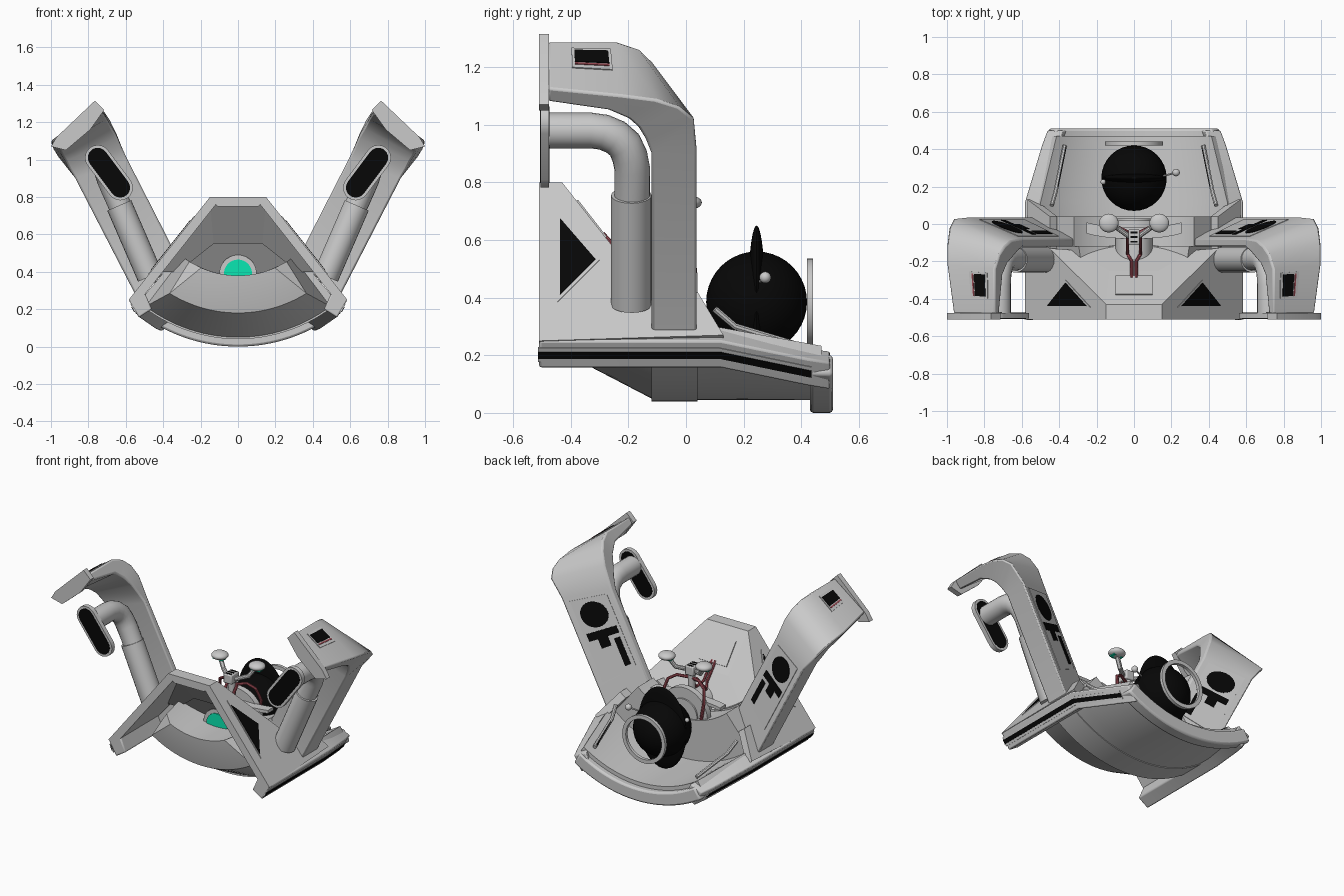
import bpy, bmesh, math
from mathutils import Vector, Matrix

cube = bpy.data.objects.get("Cube")
if cube:
    bpy.data.objects.remove(cube)


def material(name, rgb):
    m = bpy.data.materials.new(name)
    m.use_nodes = True
    m.diffuse_color = (*rgb, 1)
    m.node_tree.nodes["Principled BSDF"].inputs["Base Color"].default_value = (*rgb, 1)
    return m


GREY = material("hull grey", (0.59, 0.59, 0.59))
BLACK = material("black", (0.002, 0.002, 0.002))
RED = material("cable red", (0.34, 0.07, 0.09))
GREEN = material("lamp green", (0.003, 0.82, 0.46))


def finish(name, bm, mat, bevel=0):
    bmesh.ops.recalc_face_normals(bm, faces=bm.faces)
    me = bpy.data.meshes.new(name)
    bm.to_mesh(me)
    bm.free()
    me.materials.append(mat)
    me.shade_smooth()
    me.set_sharp_from_angle(angle=math.radians(32))
    ob = bpy.data.objects.new(name, me)
    bpy.context.collection.objects.link(ob)
    if bevel:
        b = ob.modifiers.new("Bevel", "BEVEL")
        b.width, b.segments, b.limit_method = bevel, 2, "ANGLE"
        b.angle_limit = math.radians(40)
    return ob


def loft(name, rings, mat, bevel=0, closed=False):
    """Skin a list of equal point rings."""
    bm = bmesh.new()
    vs = [[bm.verts.new(p) for p in r] for r in rings]
    n = len(vs[0])
    pairs = list(zip(vs, vs[1:])) + ([(vs[-1], vs[0])] if closed else [])
    for a, b in pairs:
        for i in range(n):
            j = (i + 1) % n
            bm.faces.new((a[i], a[j], b[j], b[i]))
    if not closed:
        bm.faces.new(vs[0])
        bm.faces.new(vs[-1])
    return finish(name, bm, mat, bevel)


def slab(name, pts, offset, mat, bevel=0):
    o = Vector(offset)
    return loft(name, [pts, [Vector(p) + o for p in pts]], mat, bevel)


def tube(name, pts, r, mat, seg=20):
    pts = [Vector(p) for p in pts]
    rings, side = [], Vector((0.31, 0.2, 0.93))
    for i, p in enumerate(pts):
        t = (pts[min(i + 1, len(pts) - 1)] - pts[max(i - 1, 0)]).normalized()
        side = (side - t * side.dot(t)).normalized()
        up = t.cross(side)
        rings.append([p + r * (math.cos(k * math.tau / seg) * side + math.sin(k * math.tau / seg) * up)
                      for k in range(seg)])
    return loft(name, rings, mat)


def ball(name, at, radii, mat):
    bm = bmesh.new()
    bmesh.ops.create_uvsphere(bm, u_segments=32, v_segments=20, radius=1,
                              matrix=Matrix.Translation(at) @ Matrix.Diagonal((*radii, 1)))
    return finish(name, bm, mat)


def arc_band(name, stations, mat, bevel=0, n=28):
    """Curved trough about a lengthwise axis; stations are (y, half angle, inner r, outer r)."""
    rings = []
    for y, a, r0, r1 in stations:
        ang = [math.radians(a) * (2 * i / n - 1) for i in range(n + 1)]
        rings.append([(r * math.sin(t), y, 0.87 - r * math.cos(t))
                      for r, seq in ((r1, ang), (r0, ang[::-1])) for t in seq])
    return loft(name, rings, mat, bevel)


def patch(name, corners, outline, mat, lift):
    """Thin plate on a quad; outline is (s across, t along)."""
    a, b, c, d = [Vector(p) for p in corners]  # a,b at t=0; d,c at t=1
    nrm = (b - a).cross(d - a).normalized()
    if nrm.y + nrm.z < 0:
        nrm = -nrm
    pts = [(a.lerp(b, s)).lerp(d.lerp(c, s), t) for s, t in outline]
    return slab(name, [p - nrm * 0.001 for p in pts], nrm * (lift + 0.001), mat)


def box(s0, s1, t0, t1):
    return [(s0, t0), (s1, t0), (s1, t1), (s0, t1)]


def capsule(p, q, r, y, n=10):
    p, q = Vector(p), Vector(q)
    base = math.atan2((p - q).y, (p - q).x)
    out = []
    for c, start in ((p, base - math.pi / 2), (q, base + math.pi / 2)):
        for i in range(n + 1):
            t = start + math.pi * i / n
            out.append((c.x + r * math.cos(t), y, c.y + r * math.sin(t)))
    return out


# Trough, belly bulkhead, front bowl and rear lip
arc_band("tub", [(0.03, 41, 0.76, 0.825), (0.12, 41, 0.76, 0.825), (0.47, 33, 0.76, 0.825)], GREY)
arc_band("belly_bulkhead", [(-0.12, 40, 0.5, 0.83), (0.04, 40, 0.5, 0.83)], GREY)
arc_band("front_bowl", [(-0.42, 24, 0.49, 0.495), (-0.37, 32, 0.49, 0.69), (-0.12, 37, 0.49, 0.82)], GREY)
arc_band("rear_lip", [(0.43, 32.5, 0.785, 0.87), (0.51, 32, 0.785, 0.87)], GREY, 0.012)

# Hood top, its rear slope and the lower seat wall
slab("hood_top", [(-0.15, -0.51, 0.8), (0.15, -0.51, 0.8), (0.11, -0.51, 0.75), (-0.11, -0.51, 0.75)],
     (0, 0.08, 0), GREY)
slab("hood_rear_slope", [(-0.15, -0.43, 0.8), (0.15, -0.43, 0.8), (0.13, -0.25, 0.57), (-0.13, -0.25, 0.57)],
     (0, -0.02, -0.02), GREY)
slab("hood_rear_inset", [(-0.1, -0.38, 0.736), (0.1, -0.38, 0.736), (0.1, -0.28, 0.608), (-0.1, -0.28, 0.608)],
     (0, 0.005, 0.004), GREY)
slab("seat_wall", [(-0.13, -0.25, 0.57), (0.13, -0.25, 0.57), (0.32, -0.14, 0.42), (0.27, -0.10, 0.36),
                   (-0.27, -0.10, 0.36), (-0.32, -0.14, 0.42)], (0, -0.015, -0.01), GREY)


def on_plate(y, z, inward=0.0):
    return Vector((0.15 + (0.8 - z) * 0.79 - inward * 0.79, y, z - inward * 0.61))


def side_parts(m, tag):
    def M(pts):
        return [(p[0] * m, p[1], p[2]) for p in pts]

    # Slanted hood side with triangular window
    outline = [(-0.51, 0.25), (-0.51, 0.8), (-0.43, 0.8), (-0.13, 0.42), (0.04, 0.42), (0.13, 0.27)]
    loft(tag + "_side_plate", [M([on_plate(y, z, d) for y, z in outline]) for d in (0, 0.05)], GREY)
    tri = [(-0.44, 0.68), (-0.31, 0.53), (-0.44, 0.4)]
    cy, cz = -0.395, 0.535
    for nm, k, d, mat in (("window_frame", 1.12, -0.004, GREY), ("window", 0.95, -0.007, BLACK)):
        pts = [(cy + (y - cy) * k, cz + (z - cz) * k) for y, z in tri]
        loft(tag + "_" + nm, [M([on_plate(y, z, e) for y, z in pts]) for e in (0.002, d)], mat)
    slab(tag + "_hood_rear_side", M([(0.15, -0.43, 0.8), (0.45, -0.13, 0.42), (0.32, -0.14, 0.42), (0.13, -0.25, 0.57)]),
         (0, -0.02, -0.02), GREY)

    # Gunwale rail with stripe
    st = [(-0.51, 0, 0), (0.12, 0, 0), (0.42, 0.09, 0.062), (0.5, 0.12, 0.075)]
    sec = [(0.585, 0.25), (0.53, 0.155), (0.46, 0.2), (0.5, 0.29)]
    loft(tag + "_rail", [M([(x - dx, y, z - dz) for x, z in sec]) for y, dx, dz in st], GREY, 0.008)
    for nm, lo, hi, out, mat in (("stripe_frame", 0.25, 0.75, 0.003, GREY), ("stripe", 0.38, 0.62, 0.006, BLACK)):
        rings = []
        for y, dx, dz in st[:2] + [(0.44, 0.096, 0.066)]:
            rings.append(M([(0.53 + 0.055 * k - dx + o, y - 0.004, 0.155 + 0.095 * k - dz - o * 0.6)
                            for k, o in ((lo, -0.003), (hi, -0.003), (hi, out), (lo, out))]))
        loft(tag + "_" + nm, rings, mat)
    tube(tag + "_tub_groove", M([(0.44, 0.1, 0.36), (0.42, 0.17, 0.3), (0.37, 0.42, 0.225)]), 0.012, GREY, 8)
    tube(tag + "_groove_core", M([(0.41, 0.2, 0.295), (0.366, 0.41, 0.231)]), 0.006, BLACK, 8)

    # Arm: post sweeping forward into a tilted arm end (back outer, back inner, front inner, front outer)
    arm = [
        [(0.55, 0.04, 0.28), (0.31, -0.08, 0.45), (0.31, -0.12, 0.45), (0.55, -0.12, 0.28)],
        [(0.88, 0.04, 0.92), (0.60, -0.08, 1.012), (0.59, -0.12, 1.0), (0.87, -0.12, 0.9)],
        [(0.965, 0.03, 1.02), (0.655, -0.09, 1.15), (0.62, -0.145, 1.06), (0.90, -0.14, 0.95)],
        [(0.99, -0.02, 1.06), (0.69, -0.12, 1.22), (0.645, -0.175, 1.12), (0.92, -0.165, 0.99)],
        [(1.0, -0.1, 1.085), (0.72, -0.165, 1.265), (0.675, -0.21, 1.17), (0.94, -0.2, 1.02)],
        [(1.0, -0.22, 1.1), (0.745, -0.24, 1.29), (0.70, -0.27, 1.22), (0.95, -0.27, 1.05)],
        [(0.965, -0.48, 1.126), (0.745, -0.48, 1.29), (0.72, -0.48, 1.25), (0.93, -0.48, 1.08)],
    ]
    arm = [M(r) for r in arm]
    loft(tag + "_arm", arm, GREY, 0.01)
    slab(tag + "_arm_end", M([(1.0, -0.51, 1.07), (0.97, -0.51, 1.12), (0.765, -0.51, 1.315), (0.715, -0.51, 1.265),
                              (0.79, -0.51, 1.16), (0.92, -0.51, 1.05)]), (0, 0.035, 0), GREY)

    # Painted panel on the rear of the arm
    face = [arm[0][1], arm[0][0], arm[1][0], arm[1][1]]
    patch(tag + "_panel", face, box(0.12, 0.86, 0.22, 0.96), GREY, 0.003)
    disc = [(0.5 + 0.27 * math.cos(k * math.tau / 24), 0.8 + 0.12 * math.sin(k * math.tau / 24)) for k in range(24)]
    patch(tag + "_panel_disc", face, disc, BLACK, 0.006)
    for i, b in enumerate((box(0.18, 0.8, 0.58, 0.65), box(0.42, 0.62, 0.49, 0.58), box(0.2, 0.32, 0.27, 0.54))):
        patch(tag + "_panel_bar_%d" % i, face, b, BLACK, 0.006)

    # Slot on the arm end
    top = [arm[5][1], arm[5][0], arm[6][0], arm[6][1]]
    patch(tag + "_slot_frame", top, box(0.15, 0.54, 0.1, 0.66), GREY, 0.004)
    patch(tag + "_slot", top, box(0.2, 0.43, 0.14, 0.62), BLACK, 0.007)
    patch(tag + "_slot_line", top, box(0.45, 0.48, 0.14, 0.62), RED, 0.007)

    # Elbow pipe with capsule-shaped mouth, dark on both faces
    tube(tag + "_elbow_pipe", M([(0.72, -0.49, 0.98), (0.72, -0.33, 0.98), (0.719, -0.285, 0.974), (0.714, -0.245, 0.957),
                                 (0.705, -0.213, 0.93), (0.692, -0.195, 0.89), (0.675, -0.187, 0.85),
                                 (0.63, -0.187, 0.75)]), 0.062, GREY)
    tube(tag + "_pipe_sleeve", M([(0.635, -0.19, 0.755), (0.47, -0.19, 0.375)]), 0.07, GREY)
    ends = (0.75, 1.01), (0.63, 0.85)
    slab(tag + "_mouth_rim", M(capsule(*ends, 0.068, -0.505)), (0, 0.03, 0), GREY)
    for nm, y in (("front", -0.507), ("rear", -0.479)):
        slab(tag + "_mouth_" + nm, M(capsule(*ends, 0.053, y)), (0, 0.006, 0), BLACK)

    # Control knob, stem and cables
    tube(tag + "_knob_stem", M([(0.02, -0.07, 0.64), (0.09, -0.02, 0.66), (0.13, 0.0, 0.72)]), 0.014, GREY, 10)
    ball(tag + "_knob", (0.135 * m, 0.005, 0.73), (0.052, 0.05, 0.026), GREY)
    slab(tag + "_knob_light", M([(0.10, -0.02, 0.706), (0.17, -0.02, 0.706), (0.17, 0.02, 0.706), (0.10, 0.02, 0.706)]),
         (0, 0, 0.006), GREEN)
    tube(tag + "_cable", M([(0.02, -0.05, 0.6), (0.08, -0.02, 0.61), (0.13, 0.0, 0.58), (0.15, 0.028, 0.5),
                            (0.13, 0.028, 0.39)]), 0.01, RED, 8)
    tube(tag + "_seat_cable", M([(0.035, -0.06, 0.6), (0.035, -0.16, 0.49), (0.012, -0.2, 0.52), (0.012, -0.29, 0.622)]),
         0.009, RED, 8)


side_parts(1, "left")
side_parts(-1, "right")

# Console between the controls
tube("console_drum", [(0, -0.215, 0.39), (0, 0.03, 0.39)], 0.1, GREY, 32)
tube("console_flange", [(0, -0.02, 0.39), (0, 0.02, 0.39)], 0.17, GREY, 40)
tube("console_lamp", [(0, -0.222, 0.39), (0, -0.213, 0.39)], 0.075, GREEN, 32)
tube("control_post", [(0, -0.06, 0.45), (0, -0.06, 0.66)], 0.022, GREY, 12)
slab("control_head", [(-0.03, -0.11, 0.62), (0.03, -0.11, 0.62), (0.03, -0.03, 0.62), (-0.03, -0.03, 0.62)],
     (0, 0, 0.06), GREY, 0.006)
for i in range(3):
    y = -0.1 + 0.025 * i
    slab("head_slit_%d" % i, [(-0.02, y, 0.678), (0.02, y, 0.678), (0.02, y + 0.01, 0.678), (-0.02, y + 0.01, 0.678)],
         (0, 0, 0.005), BLACK)
arch = [math.radians(a) for a in range(-50, 51, 10)]
loft("console_arch", [[(0.33 * math.sin(t), y - 0.08 * math.cos(t) + 0.06, z)
                       for y, z in ((-0.06, 0.47), (0.0, 0.47), (0.0, 0.49), (-0.06, 0.49))] for t in arch], GREY)

# Dark sphere with crest, side studs and rear ring
ball("dark_sphere", (0, 0.245, 0.385), (0.175, 0.175, 0.175), BLACK)
ball("sphere_crest", (0, 0.245, 0.385), (0.174, 0.03, 0.265), BLACK)
ball("right_stud", (-0.165, 0.225, 0.47), (0.014, 0.014, 0.014), GREY)
ball("left_stud", (0.225, 0.275, 0.47), (0.02, 0.02, 0.02), GREY)
tube("left_stud_pin", [(0.13, 0.25, 0.45), (0.225, 0.275, 0.47)], 0.005, GREY, 8)
loft("rear_ring", [[(r * math.cos(k * math.tau / 48), y, 0.38 + r * math.sin(k * math.tau / 48))
                    for r, y in ((0.155, 0.42), (0.155, 0.44), (0.13, 0.44), (0.13, 0.42))] for k in range(48)],
     GREY, closed=True)
